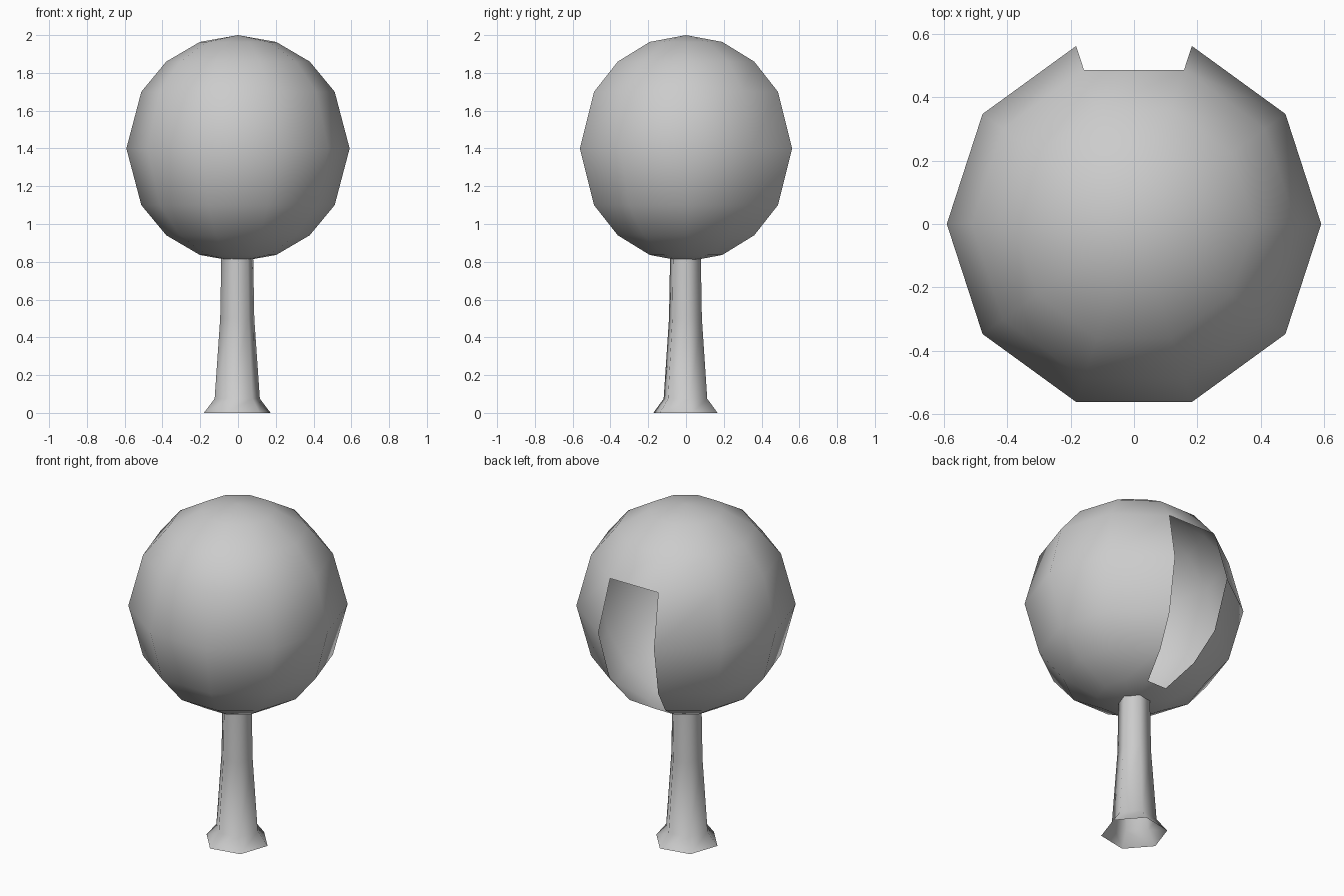
import bpy, bmesh
from math import cos, sin, radians, tau

if "Cube" in bpy.data.objects:
    bpy.data.objects.remove(bpy.data.objects["Cube"])


def lathe(name, profile, sides, start=0.0, center=(0, 0), skip=()):
    """Spin a (radius, z) profile; radius 0 gives a pole. skip holds (row, side) faces left open."""
    bm = bmesh.new()
    rings = []
    for r, z in profile:
        if r == 0:
            rings.append([bm.verts.new((center[0], center[1], z))] * sides)
        else:
            rings.append([bm.verts.new((center[0] + r * cos(start + tau * i / sides),
                                        center[1] + r * sin(start + tau * i / sides), z))
                          for i in range(sides)])
    for row, (a, b) in enumerate(zip(rings, rings[1:])):
        for i in range(sides):
            if (row, i) in skip:
                continue
            j = (i + 1) % sides
            bm.faces.new(list(dict.fromkeys((a[i], a[j], b[j], b[i])))).smooth = True
    mesh = bpy.data.meshes.new(name)
    bm.to_mesh(mesh)
    bm.free()
    obj = bpy.data.objects.new(name, mesh)
    bpy.context.collection.objects.link(obj)
    return obj


# Round crown: ten-sided ball, with a strip of four faces open at the back
latitudes = (-90, -70, -50, -30, 0, 30, 50, 70, 90)
crown = [(0 if abs(a) == 90 else 0.591 * cos(radians(a)), 1.4 + 0.6 * sin(radians(a)))
         for a in latitudes]
lathe("crown", crown, 10, skip={(row, 2) for row in range(1, 5)})

# Six-sided trunk with a flared, open foot
trunk = [(0.18, 0), (0.122, 0.075), (0.092, 0.5), (0.086, 0.83)]
lathe("trunk", trunk, 6, start=radians(11), center=(-0.004, -0.003))
